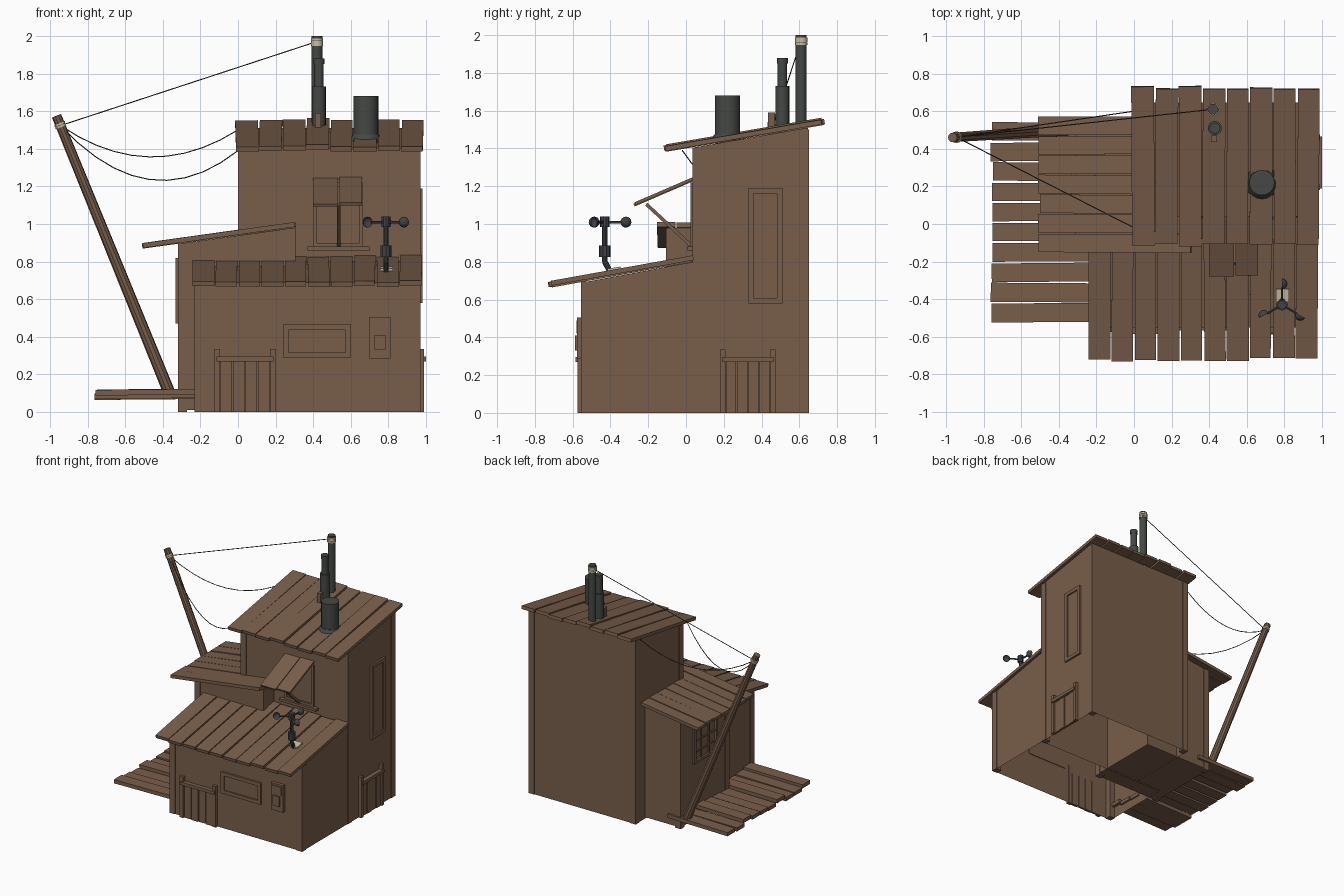
import bpy, bmesh, math, random
from mathutils import Vector, Matrix

if "Cube" in bpy.data.objects:
    bpy.data.objects.remove(bpy.data.objects["Cube"])
random.seed(4)


def material(name, rgb):
    m = bpy.data.materials.new(name)
    m.diffuse_color = (*rgb, 1)
    m.use_nodes = True
    m.node_tree.nodes["Principled BSDF"].inputs["Base Color"].default_value = m.diffuse_color
    return m


WOOD = material("brown wood", (0.19, 0.112, 0.07))
IRON = material("dark iron", (0.058, 0.065, 0.057))
STEEL = material("blue grey steel", (0.05, 0.055, 0.062))
ROPE = material("pale rope", (0.6, 0.52, 0.37))
WIRE = material("dark wire", (0.06, 0.052, 0.042))


def finish(bm, name, mat, smooth=False):
    me = bpy.data.meshes.new(name)
    bmesh.ops.recalc_face_normals(bm, faces=bm.faces)
    bm.to_mesh(me)
    bm.free()
    me.materials.append(mat)
    if smooth:
        me.polygons.foreach_set("use_smooth", [True] * len(me.polygons))
        me.set_sharp_from_angle(angle=math.radians(35))
    ob = bpy.data.objects.new(name, me)
    bpy.context.collection.objects.link(ob)


def box(bm, lo, hi):
    lo, hi = Vector(lo), Vector(hi)
    m = Matrix.Translation((lo + hi) / 2) @ Matrix.Diagonal((*(hi - lo), 1))
    bmesh.ops.create_cube(bm, size=1, matrix=m)


def beam(bm, a, b, width, thick, side):
    """Box from a to b, its width along the side direction."""
    a, b = Vector(a), Vector(b)
    x = (b - a).normalized()
    z = x.cross(Vector(side)).normalized()
    y = z.cross(x)
    r = Matrix((x, y, z)).transposed().to_4x4()
    m = Matrix.Translation((a + b) / 2) @ r @ Matrix.Diagonal(((b - a).length, width, thick, 1))
    bmesh.ops.create_cube(bm, size=1, matrix=m)


def tube(bm, a, b, r1, r2=None, sides=16):
    a, b = Vector(a), Vector(b)
    m = Matrix.Translation((a + b) / 2) @ (b - a).to_track_quat('Z', 'Y').to_matrix().to_4x4()
    bmesh.ops.create_cone(bm, cap_ends=True, segments=sides, radius1=r1,
                          radius2=r1 if r2 is None else r2, depth=(b - a).length, matrix=m)


def prism(name, profile, axis, lo, hi, floor=False):
    """Wall shell: profile (u, z) extruded along x or y."""
    bm = bmesh.new()
    put = (lambda u, z, t: (t, u, z)) if axis == 'x' else (lambda u, z, t: (u, t, z))
    ends = [[bm.verts.new(put(u, z, t)) for u, z in profile] for t in (lo, hi)]
    n = len(profile)
    for e in ends:
        bm.faces.new(e)
    for i in range(0 if floor else 1, n):   # side 0 is the bottom
        j = (i + 1) % n
        bm.faces.new((ends[0][i], ends[0][j], ends[1][j], ends[1][i]))
    finish(bm, name, WOOD)


# Walls: tower, front room, left room
prism("tower_walls", [(0.04, 0), (0.645, 0), (0.645, 1.51), (0.04, 1.405)], 'x', 0.005, 0.965)
prism("front_room_walls", [(-0.55, 0), (0.04, 0), (0.04, 0.80), (-0.55, 0.69)], 'x', -0.225, 0.965)
prism("left_room_walls", [(-0.315, 0.01), (0.3, 0.01), (0.3, 0.98), (-0.315, 0.895)], 'y', -0.1, 0.52, True)

# Corner posts
bm = bmesh.new()
P = 0.05
for x, y, h in [(0, 0.035, 1.405), (0.92, 0.035, 1.405), (0, 0.6, 1.5), (0.92, 0.6, 1.5),
                (-0.23, -0.556, 0.695), (0.92, -0.556, 0.695), (-0.32, -0.105, 0.9),
                (-0.32, 0.475, 0.9), (0.255, -0.105, 0.975)]:
    box(bm, (x, y, 0), (x + P, y + P, h))
finish(bm, "corner_posts", WOOD)


# Plank roofs and the plank deck
def planks(name, n, lo, hi, a, b, along, jit=0.015, lift=0.006, b_rule=None, thick=0.026):
    bm = bmesh.new()
    step = (hi - lo) / n
    for i in range(n):
        t = lo + step * (i + 0.5)
        dz, sk = random.uniform(-lift, lift), random.uniform(-0.003, 0.003)
        end = b_rule(t) if b_rule else b
        ua, ub = a[0] + random.uniform(0, jit), end[0] - random.uniform(0, jit)
        w = step - random.uniform(0.004, 0.012)
        if along == 'y':
            beam(bm, (t - sk, ua, a[1] + dz), (t + sk, ub, end[1] + dz), w, thick, (1, 0, 0))
        else:
            beam(bm, (ua, t - sk, a[1] + dz), (ub, t + sk, end[1] + dz), w, thick, (0, 1, 0))
    finish(bm, name, WOOD)


planks("tower_roof", 8, -0.015, 0.99, (-0.12, 1.402), (0.735, 1.543), 'y', 0.02, 0.008)
planks("front_roof", 10, -0.245, 0.98, (-0.73, 0.682), (0.045, 0.817), 'y', 0.02, 0.005)
planks("left_roof", 7, -0.155, 0.575, (-0.51, 0.886), None, 'x', 0.012, 0.004,
       lambda t: (0.315, 0.998) if t < 0.04 else (0.03, 0.959))
planks("deck", 10, -0.525, 0.545, (-0.765, 0.092), (-0.2, 0.097), 'x', 0.015, 0.014, thick=0.03)

# Wall fittings are boxes placed by wall: along, height, outward depth
WALLS = {'front': lambda u, d: (u, -0.55 - d), 'right': lambda u, d: (0.965 + d, u),
         'left': lambda u, d: (-0.315 - d, u), 'tower': lambda u, d: (u, 0.04 - d)}


def fit(bm, wall, u0, u1, z0, z1, d1, d0=-0.005):
    p, q = WALLS[wall](u0, d0), WALLS[wall](u1, d1)
    box(bm, (min(p[0], q[0]), min(p[1], q[1]), z0), (max(p[0], q[0]), max(p[1], q[1]), z1))


def frame(bm, wall, u0, u1, z0, z1, w, d):
    for a, b, c, e in [(u0, u0 + w, z0, z1), (u1 - w, u1, z0, z1),
                       (u0 + w, u1 - w, z0, z0 + w), (u0 + w, u1 - w, z1 - w, z1)]:
        fit(bm, wall, a, b, c, e, d)


# Framed windows
for name, wall, u0, u1, z0, z1, w in [
        ("front_window", 'front', 0.24, 0.6, 0.29, 0.465, 0.028),
        ("side_window", 'right', 0.33, 0.51, 0.58, 1.19, 0.028),
        ("upper_window", 'tower', 0.4, 0.665, 0.88, 1.22, 0.02)]:
    bm = bmesh.new()
    frame(bm, wall, u0, u1, z0, z1, w, 0.016)
    fit(bm, wall, u0 + w, u1 - w, z0 + w, z1 - w, 0.004)
    finish(bm, name, WOOD)

bm = bmesh.new()
frame(bm, 'left', 0.06, 0.36, 0.47, 0.82, 0.02, 0.016)
for i in (1, 2):
    fit(bm, 'left', 0.055 + i * 0.1, 0.065 + i * 0.1, 0.48, 0.81, 0.01)
for i in (1, 2, 3):
    fit(bm, 'left', 0.07, 0.35, 0.465 + i * 0.088, 0.475 + i * 0.088, 0.01)
finish(bm, "left_grid_window", WOOD)

# Low plank hatches on front and right wall
for name, wall, u0, u1 in [("front_hatch", 'front', -0.125, 0.2), ("side_hatch", 'right', 0.18, 0.475)]:
    bm = bmesh.new()
    for u in (u0, u1 - 0.03):
        fit(bm, wall, u, u + 0.03, 0, 0.335, 0.025)
    fit(bm, wall, u0 + 0.01, u1 - 0.01, 0.27, 0.295, 0.034)
    step = (u1 - u0 - 0.06) / 4
    for i in range(4):
        a = u0 + 0.03 + step * i
        fit(bm, wall, a + 0.003, a + step - 0.003, 0, 0.275, 0.012 + 0.005 * (i % 2))
    finish(bm, name, WOOD)

# Meter box
bm = bmesh.new()
fit(bm, 'front', 0.7, 0.81, 0.285, 0.505, 0.026)
fit(bm, 'front', 0.715, 0.795, 0.42, 0.49, 0.031)
fit(bm, 'front', 0.725, 0.785, 0.33, 0.41, 0.038)
finish(bm, "meter_box", WOOD)

# Window awning, prop and sill
bm = bmesh.new()
beam(bm, (0.465, -0.275, 1.1), (0.465, 0.045, 1.238), 0.135, 0.016, (1, 0, 0))
beam(bm, (0.6, -0.27, 1.107), (0.6, 0.045, 1.243), 0.12, 0.016, (1, 0, 0))
finish(bm, "awning", WOOD)
bm = bmesh.new()
beam(bm, (0.535, -0.21, 1.105), (0.535, 0.035, 0.878), 0.018, 0.018, (1, 0, 0))
finish(bm, "awning_prop", WOOD)
bm = bmesh.new()
fit(bm, 'tower', 0.37, 0.7, 0.86, 0.88, 0.035)
finish(bm, "window_sill", WOOD)

# Chimneys
bm = bmesh.new()
tube(bm, (0.42, 0.61, 1.49), (0.42, 0.61, 2.0), 0.029)
finish(bm, "tall_chimney", IRON, True)
bm = bmesh.new()
tube(bm, (0.43, 0.51, 1.48), (0.43, 0.51, 1.73), 0.037)
tube(bm, (0.43, 0.51, 1.73), (0.43, 0.51, 1.85), 0.025)
tube(bm, (0.43, 0.51, 1.85), (0.43, 0.51, 1.88), 0.029)
finish(bm, "stepped_chimney", IRON, True)
bm = bmesh.new()
tube(bm, (0.68, 0.22, 1.42), (0.68, 0.22, 1.68), 0.067, sides=20)
tube(bm, (0.68, 0.22, 1.445), (0.68, 0.22, 1.475), 0.09, 0.07, sides=20)
finish(bm, "wide_chimney", IRON, True)
bm = bmesh.new()
box(bm, (0.41, 0.435, 1.49), (0.44, 0.47, 1.59))
finish(bm, "chimney_block", WOOD)

# Leaning pole
foot, top = Vector((-0.36, 0.5, 0.09)), Vector((-0.965, 0.46, 1.575))
bm = bmesh.new()
tube(bm, foot, top, 0.032, 0.026, 10)
finish(bm, "leaning_pole", WOOD, True)

# Rope wraps
bm = bmesh.new()
for z in (1.953, 1.967, 1.981):
    tube(bm, (0.42, 0.61, z - 0.006), (0.42, 0.61, z + 0.006), 0.033)
tie = foot.lerp(top, 0.965)
for f in (0.96, 0.968):
    tube(bm, foot.lerp(top, f), foot.lerp(top, f + 0.006), 0.03)
finish(bm, "rope_wraps", ROPE, True)

# Wires from pole to chimney and tower
bm = bmesh.new()
for end, sag in [((0.42, 0.61, 1.97), 0), ((0.0, 0.6, 1.5), 0.155), ((0.0, -0.02, 1.39), 0.22)]:
    n = 10 if sag else 1
    pts = [tie.lerp(Vector(end), i / n) - Vector((0, 0, 4 * sag * (i / n) * (1 - i / n))) for i in range(n + 1)]
    for p, q in zip(pts, pts[1:]):
        tube(bm, p, q, 0.003, sides=5)
finish(bm, "wires", WIRE)

# Wind gauge: plate, bent mast, hub, arms and half-round cups
bm = bmesh.new()
beam(bm, (0.79, -0.415, 0.757), (0.79, -0.345, 0.769), 0.07, 0.012, (1, 0, 0))
finish(bm, "gauge_plate", ROPE)
bm = bmesh.new()
hub = Vector((0.787, -0.43, 1.01))
tube(bm, (0.787, -0.395, 0.735), (0.787, -0.43, 0.8), 0.015, sides=10)
tube(bm, (0.787, -0.43, 0.795), (0.787, -0.43, 1.0), 0.014, sides=10)
tube(bm, (0.787, -0.43, 0.825), (0.787, -0.43, 0.885), 0.03, sides=10)
tube(bm, (0.787, -0.43, 0.985), (0.787, -0.43, 1.04), 0.024, sides=10)
finish(bm, "gauge_mast", STEEL, True)
bm = bmesh.new()
for k in range(3):
    a = math.radians(90 + 120 * k)
    d, t = Vector((math.cos(a), math.sin(a), 0)), Vector((-math.sin(a), math.cos(a), 0))
    c = hub + d * 0.112
    tube(bm, hub, c - d * 0.02, 0.007, sides=6)
    v = bmesh.ops.create_uvsphere(bm, u_segments=12, v_segments=8, radius=0.029,
                                  matrix=Matrix.Translation(c))['verts']
    geom = list({g for w in v for g in [w, *w.link_edges, *w.link_faces]})
    bmesh.ops.bisect_plane(bm, geom=geom, plane_co=c, plane_no=t, clear_outer=True)
finish(bm, "gauge_cups", STEEL, True)
